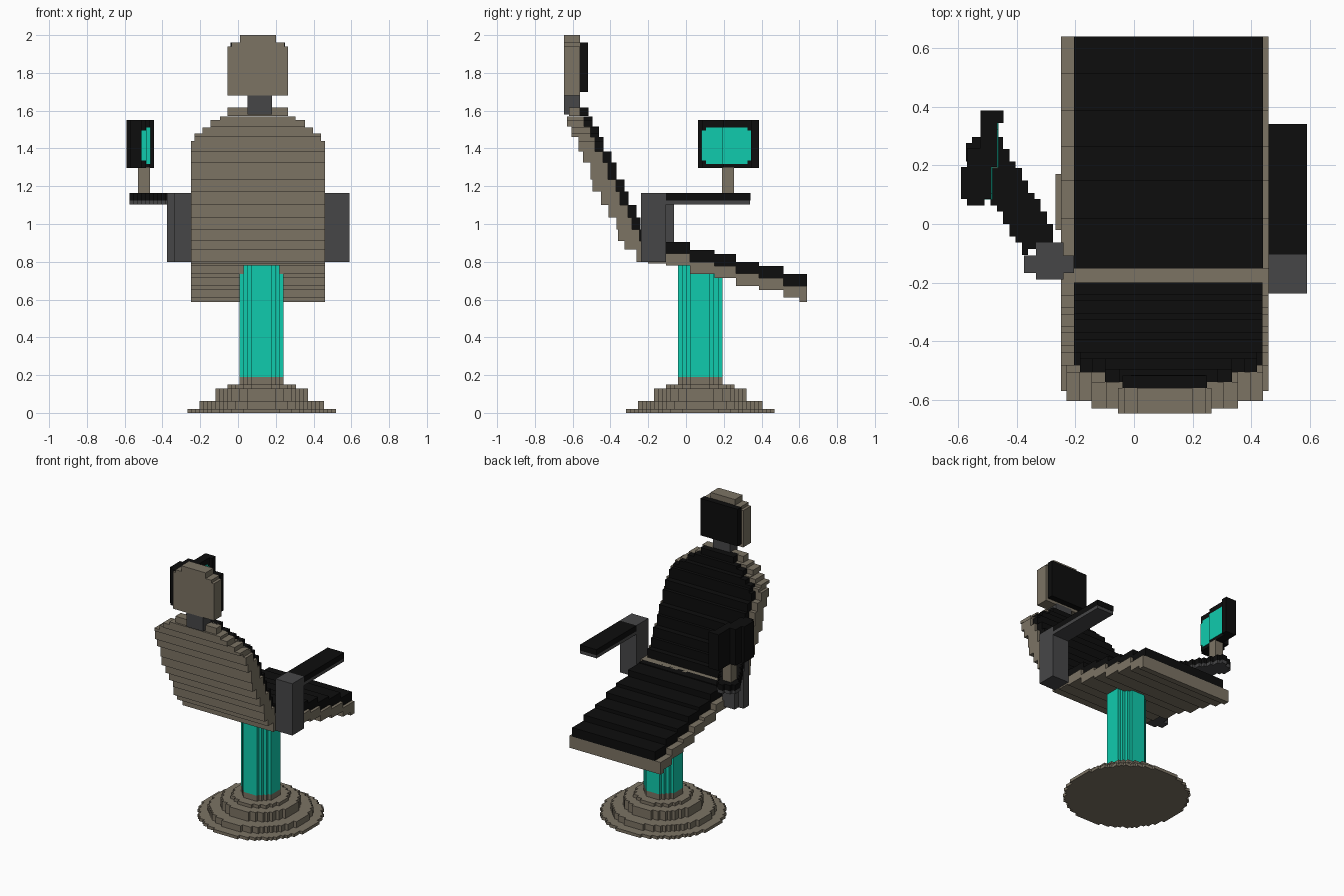
import bpy, bmesh, math

if "Cube" in bpy.data.objects:
    bpy.data.objects.remove(bpy.data.objects["Cube"])

V = 2 / 94  # block size of the stepped style


def material(name, rgb):
    m = bpy.data.materials.new(name)
    m.diffuse_color = (*rgb, 1)
    m.use_nodes = True
    m.node_tree.nodes["Principled BSDF"].inputs["Base Color"].default_value = m.diffuse_color
    return m


TAN = material("taupe frame", (0.20, 0.172, 0.127))
BLACK = material("black padding", (0.004, 0.004, 0.004))
GREY = material("dark grey", (0.062, 0.062, 0.064))
TEAL = material("teal", (0.005, 0.60, 0.42))


def finish(name, bm, mat):
    bmesh.ops.recalc_face_normals(bm, faces=bm.faces)
    me = bpy.data.meshes.new(name)
    bm.to_mesh(me)
    bm.free()
    me.materials.append(mat)
    ob = bpy.data.objects.new(name, me)
    bpy.context.collection.objects.link(ob)
    return ob


def boxes(name, mat, items):
    """One object out of boxes (x0, x1, y0, y1, z0, z1)."""
    bm = bmesh.new()
    for x0, x1, y0, y1, z0, z1 in items:
        for v in bmesh.ops.create_cube(bm, size=1)["verts"]:
            v.co = (x1 if v.co.x > 0 else x0, y1 if v.co.y > 0 else y0,
                    z1 if v.co.z > 0 else z0)
    return finish(name, bm, mat)


def stepped_prism(bm, rows, z0, z1):
    """Extrude a stepped plan outline given as rows (y0, y1, x0, x1)."""
    pts = []
    for y0, y1, a, b in rows:
        pts += [(b, y0), (b, y1)]
    for y0, y1, a, b in reversed(rows):
        pts += [(a, y1), (a, y0)]
    clean = []
    for p in pts:
        if not clean or math.dist(p, clean[-1]) > 1e-5:
            clean.append(p)
    f = bm.faces.new([bm.verts.new((x, y, z0)) for x, y in clean])
    top = bmesh.ops.extrude_face_region(bm, geom=[f], use_keep_orig=True)["geom"]
    for v in top:
        if isinstance(v, bmesh.types.BMVert):
            v.co.z = z1


def disc_rows(cx, cy, n):
    rows = []
    for j in range(-(n // 2), n // 2 + 1):
        hw = (math.floor(math.sqrt(n * n / 4 - j * j)) + 0.5) * V
        rows.append((cy + (j - .5) * V, cy + (j + .5) * V, cx - hw, cx + hw))
    return rows


def turned_rows(cx, cy, w, l, ang):
    """Stepped rows covering a rotated rectangle."""
    c, s = math.cos(ang), math.sin(ang)
    P = [(cx + u * c - v * s, cy + u * s + v * c)
         for u, v in ((-w/2, -l/2), (w/2, -l/2), (w/2, l/2), (-w/2, l/2))]
    ys = [p[1] for p in P]
    rows = []
    for j in range(round(min(ys) / V), round(max(ys) / V)):
        y = (j + .5) * V
        xs = []
        for (ax, ay), (bx, by) in zip(P, P[1:] + P[:1]):
            if (ay - y) * (by - y) < 0:
                xs.append(ax + (bx - ax) * (y - ay) / (by - ay))
        if len(xs) == 2:
            a, b = round(min(xs) / V) * V, round(max(xs) / V) * V
            if b > a:
                rows.append((j * V, (j + 1) * V, a, b))
    return rows


# stepped round foot and column
bm = bmesh.new()
for n, z0, z1 in ((37, 0, .021), (31, .021, .064), (23, .064, .128),
                  (17, .128, .15), (11, .15, .19)):
    stepped_prism(bm, disc_rows(.125, .075, n), z0, z1)
finish("foot", bm, TAN)
bm = bmesh.new()
stepped_prism(bm, disc_rows(.125, .075, 11), .19, .78)
finish("column", bm, TEAL)

# seat: y start, y end, frame bottom, cushion top
seat = [(-.107, .02, .78, .905), (.02, .15, .735, .862), (.15, .265, .715, .84),
        (.265, .387, .672, .80), (.387, .515, .65, .777),
        (.515, .60, .61, .735), (.60, .64, .587, .735)]
boxes("seat_frame", TAN, [(-.25, .46, a, b, lo, hi - .062) for a, b, lo, hi in seat])
boxes("seat_cushion", BLACK, [(-.205, .44, a, b, hi - .064, hi) for a, b, lo, hi in seat])

# backrest: z bottom, z top, rear y, front y
back = [(.80, .865, -.262, -.107), (.865, .91, -.325, -.107), (.91, .97, -.36, -.2),
        (.97, 1.034, -.368, -.24), (1.034, 1.10, -.41, -.262),
        (1.10, 1.172, -.45, -.304), (1.172, 1.235, -.495, -.325),
        (1.235, 1.325, -.505, -.368), (1.325, 1.384, -.545, -.394),
        (1.384, 1.46, -.57, -.437), (1.46, 1.516, -.605, -.46),
        (1.516, 1.57, -.63, -.495), (1.57, 1.616, -.62, -.515)]
shoulders = [(0, 1.44, .355), (1.44, 1.48, .335), (1.48, 1.51, .293),
             (1.51, 1.55, .25), (1.55, 1.572, .2), (1.572, 1.616, .16)]
frame, pad = [], []
for z0, z1, yb, yf in back:
    for s0, s1, hw in shoulders:
        a, b = max(z0, s0), min(z1, s1)
        if b - a < .004:
            continue
        frame.append((.105 - hw, .105 + hw, yb, yf - .045, a, b))
        if z0 > .85:
            pad.append((.1175 - hw + .033, .1175 + hw - .033, yf - .062, yf, a, b))
pad.append((-.205, .44, -.26, -.107, .862, .908))
frame.append((-.25, .46, -.2, -.105, .79, .845))
boxes("back_frame", TAN, frame)
boxes("back_cushion", BLACK, pad)

# neck and headrest with clipped corners
boxes("neck", GREY, [(.05, .18, -.645, -.56, 1.58, 1.69)])
boxes("headrest_shell", TAN, [(-.055, .265, -.647, -.56, 1.68, 1.94),
                              (-.035, .245, -.647, -.56, 1.94, 1.96),
                              (.01, .2, -.647, -.56, 1.96, 2.0)])
boxes("headrest_pad", BLACK, [(-.04, .25, -.56, -.518, 1.70, 1.96)])

# straight right armrest
boxes("right_arm_post", GREY, [(.46, .59, -.237, -.105, .80, 1.165)])
boxes("right_arm_bar", GREY, [(.46, .59, -.105, .34, 1.103, 1.125)])
boxes("right_arm_pad", BLACK, [(.46, .59, -.105, .342, 1.125, 1.165)])

# left armrest, swung outwards
bm = bmesh.new()
stepped_prism(bm, [(-.19, -.168, -.335, -.24), (-.168, -.107, -.375, -.205),
                   (-.107, -.064, -.335, -.24)], .80, 1.165)
finish("left_arm_post", bm, GREY)
arm = turned_rows(-.425, .11, .13, .43, math.radians(30))
for name, mat, z0, z1 in (("left_arm_bar", GREY, 1.103, 1.125),
                          ("left_arm_pad", BLACK, 1.125, 1.165)):
    bm = bmesh.new()
    stepped_prism(bm, arm, z0, z1)
    finish(name, bm, mat)

# monitor on a short stem
boxes("monitor_stem", TAN, [(-.53, -.465, .19, .255, 1.16, 1.30)])
bm = bmesh.new()
stepped_prism(bm, [(.064, .085, -.57, -.51), (.085, .195, -.59, -.487),
                   (.195, .26, -.57, -.466), (.26, .345, -.525, -.466),
                   (.345, .387, -.525, -.445)], 1.296, 1.55)
finish("monitor_case", bm, BLACK)
boxes("monitor_screen", TEAL, [(-.51, -.484, .083, .105, 1.335, 1.495),
                               (-.51, -.484, .105, .195, 1.317, 1.512),
                               (-.49, -.463, .193, .325, 1.317, 1.512),
                               (-.49, -.463, .325, .345, 1.335, 1.495)])
